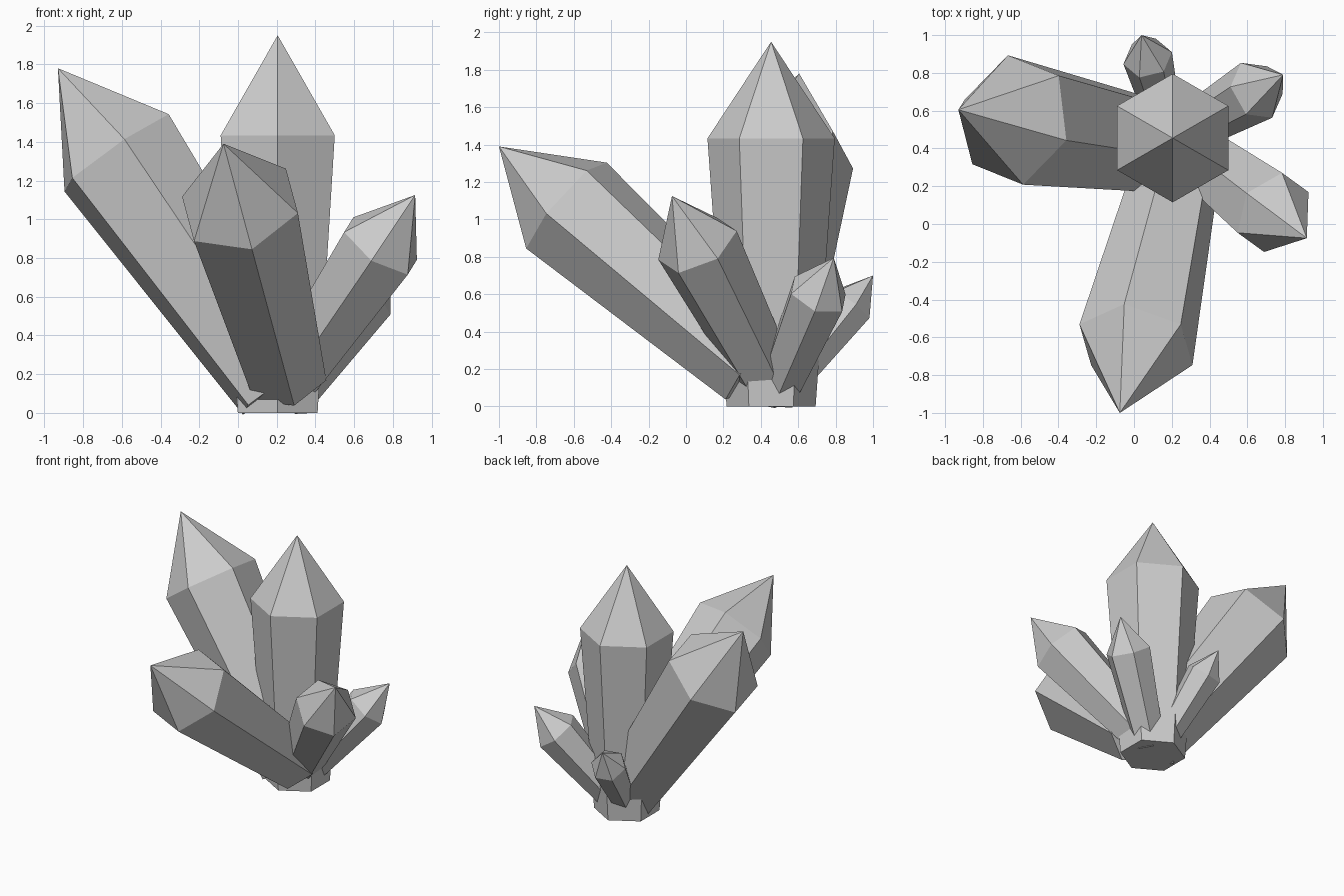
import bpy, bmesh, math
from mathutils import Vector

if "Cube" in bpy.data.objects:
    bpy.data.objects.remove(bpy.data.objects["Cube"])

SIDES = 6
SHOULDER = 0.735   # where the point starts, as a share of the length
R_BASE, R_SHOULDER = 0.122, 0.1745   # radii as a share of the length


def crystal(name, base, tip, corner):
    """Six-sided tapered shaft with a point; corner is the way one ring corner faces."""
    base, tip = Vector(base), Vector(tip)
    length = (tip - base).length
    axis = (tip - base).normalized()
    u = Vector(corner)
    u = (u - axis * u.dot(axis)).normalized()
    v = axis.cross(u)
    bm = bmesh.new()

    def ring(centre, r):
        angles = [2 * math.pi * i / SIDES for i in range(SIDES)]
        return [bm.verts.new(centre + r * (math.cos(a) * u + math.sin(a) * v)) for a in angles]

    low = ring(base, R_BASE * length)
    high = ring(base.lerp(tip, SHOULDER), R_SHOULDER * length)
    top = bm.verts.new(tip)
    bm.faces.new(low[::-1])
    for i in range(SIDES):
        j = (i + 1) % SIDES
        bm.faces.new((low[i], low[j], high[j], high[i]))
        bm.faces.new((high[i], high[j], top))
    mesh = bpy.data.meshes.new(name)
    bm.to_mesh(mesh)
    bm.free()
    obj = bpy.data.objects.new(name, mesh)
    bpy.context.collection.objects.link(obj)


# Upright crystal in the middle of the cluster
crystal("main_crystal", (0.205, 0.455, 0), (0.205, 0.455, 1.95), (0, 1, 0))
# Leaning crystals around it
crystal("left_crystal", (0.213, 0.40, 0.131), (-0.93, 0.605, 1.78), (0.268, -0.108, 0.203))
crystal("front_crystal", (0.247, 0.362, 0.198), (-0.075, -1.0, 1.39), (0.062, -0.22, -0.23))
crystal("right_crystal", (0.24, 0.44, 0.132), (0.915, -0.075, 1.125), (0.047, 0.2125, 0.076))
crystal("back_right_crystal", (0.257, 0.48, 0.061), (0.79, 0.79, 0.795), (0.0825, -0.1475, 0))
crystal("back_crystal", (0.162, 0.54, 0.11), (0.04, 1.0, 0.70), (0.0425, 0.106, -0.065))
